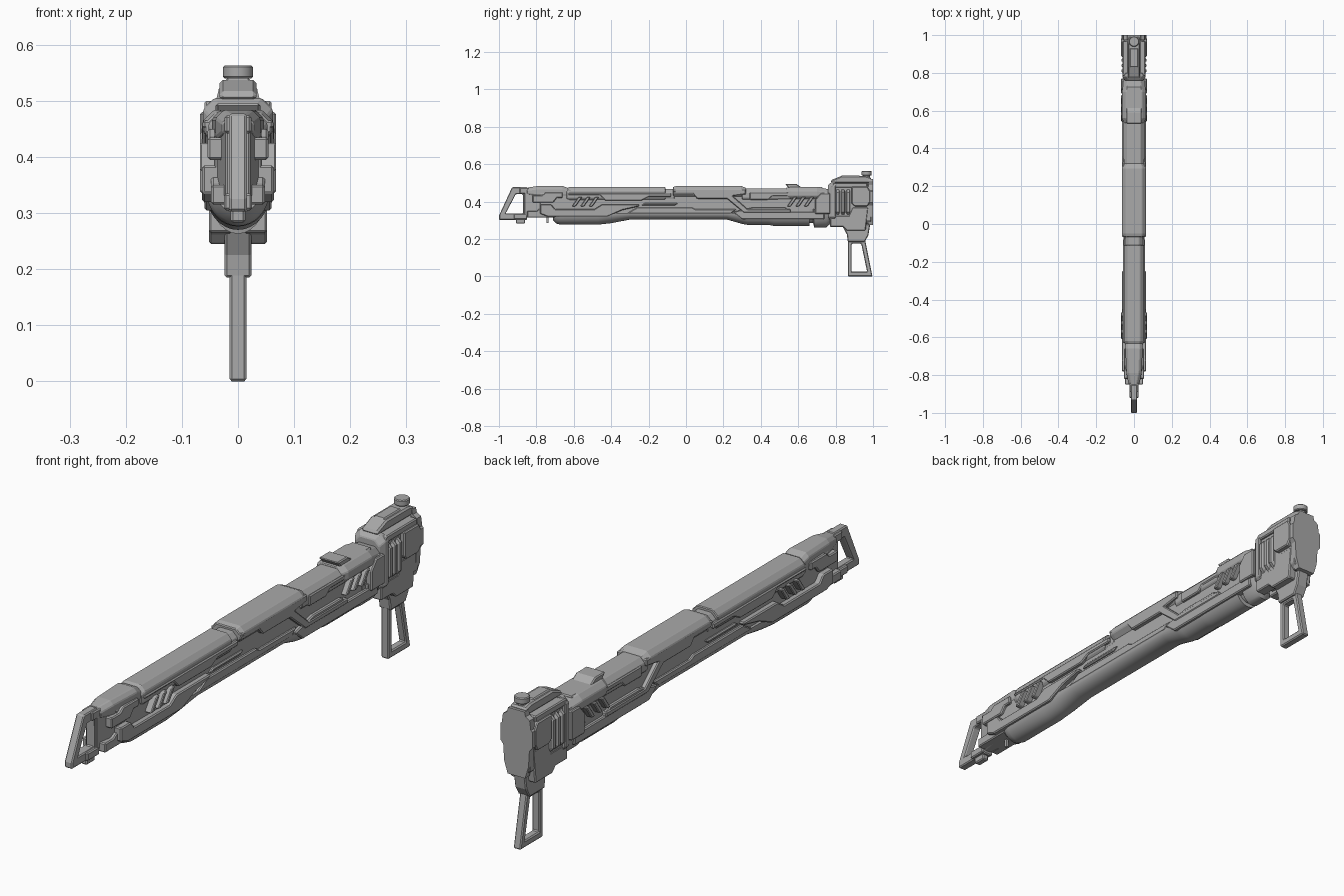
import bpy, bmesh, math

grey = bpy.data.materials.new("grey metal")
grey.diffuse_color = (0.40, 0.40, 0.40, 1)


def finish(name, bm, bevel=0.004, smooth=False):
    bmesh.ops.recalc_face_normals(bm, faces=bm.faces)
    me = bpy.data.meshes.new(name)
    bm.to_mesh(me)
    bm.free()
    ob = bpy.data.objects.new(name, me)
    bpy.context.collection.objects.link(ob)
    me.materials.append(grey)
    if bevel:
        m = ob.modifiers.new("bevel", 'BEVEL')
        m.width, m.segments, m.limit_method = bevel, 1, 'ANGLE'
        m.angle_limit = math.radians(35)
    if smooth:
        for p in me.polygons:
            p.use_smooth = True
        me.set_sharp_from_angle(angle=math.radians(35))
    return ob


def bridge(bm, rings):
    """Skin a list of equal point rings and cap both ends."""
    vs = [[bm.verts.new(p) for p in r] for r in rings]
    n = len(vs[0])
    for a, b in zip(vs, vs[1:]):
        for i in range(n):
            bm.faces.new((a[i], a[(i + 1) % n], b[(i + 1) % n], b[i]))
    bm.faces.new(vs[0])
    bm.faces.new(vs[-1])


def side_plate(name, pts, x0, x1, bevel=0.004, both=True):
    """Side outline in (y, z), extruded from x0 to x1, optionally mirrored."""
    bm = bmesh.new()
    for s in ((1, -1) if both else (1,)):
        bridge(bm, [[(s * x, y, z) for y, z in pts] for x in (x0, x1)])
    return finish(name, bm, bevel)


def slab(name, w, y0, y1, z0, z1, bevel=0.004):
    return side_plate(name, [(y0, z0), (y1, z0), (y1, z1), (y0, z1)], -w, w, bevel, False)


def frame(name, outer, inner, w, bevel=0.004):
    """Open handle: outline with a matching hole, extruded across x."""
    bm = bmesh.new()
    loops = [[[bm.verts.new((x, y, z)) for y, z in pts] for pts in (outer, inner)] for x in (-w, w)]
    n = len(outer)
    (a, b), (c, d) = loops
    for p, q in ((a, b), (b, d), (d, c), (c, a)):
        for i in range(n):
            j = (i + 1) % n
            bm.faces.new((p[i], p[j], q[j], q[i]))
    return finish(name, bm, bevel)


def shell(name, stations, chamfer=0.02, bevel=0.003):
    """Eight-sided loft; stations are (y, half width, bottom, top)."""
    bm = bmesh.new()
    rings = []
    for y, w, z0, z1 in stations:
        c = min(chamfer, w * 0.6)
        rings.append([(w, y, z0 + c), (w, y, z1 - c), (w - c, y, z1), (c - w, y, z1),
                      (-w, y, z1 - c), (-w, y, z0 + c), (c - w, y, z0), (w - c, y, z0)])
    bridge(bm, rings)
    return finish(name, bm, bevel)


def round_belly(name, stations, top=0.34, n=16):
    """Round-bottomed loft; stations are (y, half width, bottom)."""
    bm = bmesh.new()
    bridge(bm, [[(w * math.cos(math.pi * i / n), y, top - (top - z) * math.sin(math.pi * i / n))
                 for i in range(n + 1)] for y, w, z in stations])
    return finish(name, bm, 0, True)


# Barrel core and round underside
shell("barrel_core", [(-0.78, 0.042, 0.315, 0.465), (0.80, 0.048, 0.315, 0.465)])
round_belly("lower_tube", [(-0.71, 0.040, 0.300), (-0.695, 0.050, 0.283), (-0.67, 0.056, 0.277),
                           (-0.47, 0.056, 0.277), (-0.40, 0.055, 0.285), (-0.30, 0.053, 0.304),
                           (0.22, 0.053, 0.304), (0.30, 0.057, 0.281), (0.33, 0.058, 0.276),
                           (0.44, 0.058, 0.276), (0.47, 0.058, 0.270), (0.66, 0.058, 0.270)])
round_belly("rear_collar", [(0.66, 0.050, 0.285), (0.68, 0.050, 0.285), (0.685, 0.058, 0.263),
                            (0.75, 0.058, 0.263), (0.77, 0.05, 0.28)], 0.36)

# Upper covers
shell("front_top_cover", [(-0.64, 0.046, 0.40, 0.470), (-0.62, 0.053, 0.40, 0.479), (-0.11, 0.053, 0.40, 0.479)])
shell("cover_joint", [(-0.12, 0.047, 0.40, 0.468), (-0.06, 0.047, 0.40, 0.468)])
shell("middle_cover", [(-0.07, 0.060, 0.425, 0.478), (-0.05, 0.063, 0.425, 0.484),
                       (0.295, 0.063, 0.425, 0.484), (0.32, 0.060, 0.425, 0.474)])
shell("rear_top_cover", [(0.30, 0.054, 0.40, 0.470), (0.56, 0.054, 0.40, 0.470)])
shell("rear_shoulder", [(0.535, 0.052, 0.41, 0.474), (0.56, 0.064, 0.41, 0.478), (0.70, 0.064, 0.41, 0.478),
                        (0.77, 0.052, 0.41, 0.465)])
side_plate("rear_top_fin", [(0.53, 0.495), (0.59, 0.495), (0.615, 0.478), (0.73, 0.478),
                            (0.73, 0.46), (0.56, 0.46)], -0.04, 0.04, both=False)

# Side panels on the barrel
side_plate("front_side_panel", [(-0.78, 0.335), (-0.74, 0.32), (-0.42, 0.32), (-0.34, 0.355), (-0.25, 0.375),
                                (-0.25, 0.385), (-0.45, 0.385), (-0.49, 0.36), (-0.70, 0.36), (-0.72, 0.385),
                                (-0.78, 0.385)], 0.03, 0.064)
side_plate("front_upper_rail", [(-0.63, 0.435), (-0.46, 0.435), (-0.43, 0.405), (-0.24, 0.405), (-0.20, 0.425),
                                (-0.08, 0.425), (-0.08, 0.445), (-0.63, 0.445)], 0.03, 0.058)
side_plate("middle_lower_rail", [(-0.32, 0.335), (0.24, 0.335), (0.27, 0.36), (0.05, 0.36), (0.03, 0.37),
                                 (-0.26, 0.37)], 0.03, 0.055)
side_plate("middle_side_strip", [(-0.24, 0.38), (-0.06, 0.38), (-0.04, 0.393), (-0.22, 0.393)], 0.03, 0.053)
side_plate("middle_side_frame", [(-0.07, 0.45), (0.03, 0.45), (0.06, 0.415), (0.22, 0.415), (0.31, 0.34),
                                 (0.56, 0.34), (0.56, 0.36), (0.33, 0.36), (0.25, 0.43), (0.32, 0.44),
                                 (0.32, 0.465), (-0.07, 0.465)], 0.03, 0.063)
side_plate("rear_side_panel", [(0.30, 0.305), (0.74, 0.305), (0.74, 0.345), (0.56, 0.345), (0.53, 0.37),
                               (0.36, 0.37), (0.25, 0.345)], 0.03, 0.060)
side_plate("rear_upper_panel", [(0.34, 0.41), (0.44, 0.41), (0.46, 0.43), (0.76, 0.43), (0.76, 0.45),
                                (0.34, 0.45)], 0.03, 0.058)
side_plate("rear_side_block", [(0.69, 0.335), (0.77, 0.335), (0.77, 0.445), (0.72, 0.445), (0.69, 0.41)], 0.03, 0.068)

# Slanted vent slats
for label, start in (("front", -0.61), ("rear", 0.54)):
    for i in range(3):
        y = start + i * 0.045
        side_plate(f"{label}_vent_slat_{i + 1}", [(y, 0.375), (y + 0.02, 0.375), (y + 0.055, 0.425),
                                                  (y + 0.035, 0.425)], 0.03, 0.068, 0.003)

# Muzzle block
shell("muzzle_top", [(-0.85, 0.028, 0.43, 0.475), (-0.79, 0.040, 0.42, 0.484), (-0.66, 0.046, 0.42, 0.484),
                     (-0.61, 0.042, 0.42, 0.465)], 0.015)
shell("muzzle_core", [(-0.865, 0.022, 0.315, 0.46), (-0.76, 0.040, 0.315, 0.46)], 0.012)
side_plate("muzzle_cheek", [(-0.82, 0.395), (-0.71, 0.395), (-0.69, 0.42), (-0.66, 0.42), (-0.66, 0.45),
                            (-0.75, 0.45), (-0.77, 0.435), (-0.82, 0.435)], 0.02, 0.054)
side_plate("muzzle_lower_cheek", [(-0.85, 0.315), (-0.70, 0.315), (-0.70, 0.365), (-0.78, 0.365),
                                  (-0.80, 0.35), (-0.85, 0.35)], 0.015, 0.048)
slab("muzzle_foot", 0.013, -0.91, -0.86, 0.283, 0.315)
slab("front_pin", 0.005, -0.745, -0.735, 0.285, 0.32, 0)

# Front open handle
frame("front_handle", [(-1.0, 0.303), (-0.85, 0.303), (-0.85, 0.477), (-0.93, 0.477), (-1.0, 0.325)],
      [(-0.965, 0.337), (-0.872, 0.337), (-0.872, 0.44), (-0.91, 0.44), (-0.96, 0.345)], 0.016)
slab("handle_lower_sleeve", 0.025, -0.92, -0.85, 0.305, 0.335)
slab("handle_upper_sleeve", 0.024, -0.89, -0.84, 0.442, 0.474)

# Receiver with ribbed drum
shell("receiver_front", [(0.76, 0.050, 0.30, 0.49), (0.78, 0.062, 0.30, 0.505), (0.80, 0.062, 0.30, 0.505)])
shell("receiver_core", [(0.79, 0.050, 0.28, 0.50), (0.99, 0.050, 0.28, 0.50)])
for i in range(3):
    y = 0.80 + i * 0.028
    shell(f"drum_rib_{i + 1}", [(y, 0.058, 0.325, 0.47), (y + 0.005, 0.065, 0.32, 0.475),
                                (y + 0.017, 0.065, 0.32, 0.475), (y + 0.022, 0.058, 0.325, 0.47)], 0.025, 0)
side_plate("receiver_side", [(0.885, 0.39), (0.90, 0.375), (0.97, 0.375), (0.985, 0.40), (0.985, 0.455),
                             (0.97, 0.48), (0.885, 0.48)], 0.03, 0.068)
side_plate("receiver_upper_side", [(0.77, 0.475), (0.97, 0.475), (0.97, 0.50), (0.79, 0.50)], 0.03, 0.060)
side_plate("receiver_lower_side", [(0.77, 0.265), (0.84, 0.265), (0.86, 0.245), (0.96, 0.245), (0.975, 0.37),
                                   (0.89, 0.37), (0.87, 0.325), (0.77, 0.325)], 0.01, 0.052)

# Shield-shaped rear plate
half = [(0.034, 0.522), (0.038, 0.505), (0.055, 0.495), (0.060, 0.46), (0.066, 0.455), (0.066, 0.395),
        (0.054, 0.38), (0.050, 0.32), (0.036, 0.275)]
outline = half + [(-x, z) for x, z in reversed(half)]
bm = bmesh.new()
bridge(bm, [[(x, y, z) for x, z in outline] for y in (0.975, 1.0)])
finish("rear_plate", bm, 0)

# Top rail and round knob
side_plate("top_rail", [(0.775, 0.50), (0.99, 0.50), (0.99, 0.53), (0.96, 0.537), (0.83, 0.537),
                        (0.775, 0.515)], -0.033, 0.033, 0.006, False)
slab("top_rail_cap", 0.022, 0.83, 0.93, 0.53, 0.541)
for name, r, z0, z1 in (("knob_neck", 0.019, 0.53, 0.542), ("knob", 0.027, 0.54, 0.563)):
    bm = bmesh.new()
    bridge(bm, [[(r * math.cos(a * math.tau / 24), 0.966 + r * math.sin(a * math.tau / 24), z)
                 for a in range(24)] for z in (z0, z1)])
    finish(name, bm, 0.003, True)

# Grip mount and open grip
side_plate("grip_mount", [(0.865, 0.185), (0.955, 0.185), (0.975, 0.22), (0.985, 0.28), (0.83, 0.28),
                          (0.86, 0.225)], -0.024, 0.024, both=False)
frame("rear_grip", [(0.865, 0.0), (0.997, 0.0), (0.957, 0.20), (0.865, 0.20)],
      [(0.885, 0.026), (0.968, 0.026), (0.937, 0.175), (0.885, 0.175)], 0.015)
